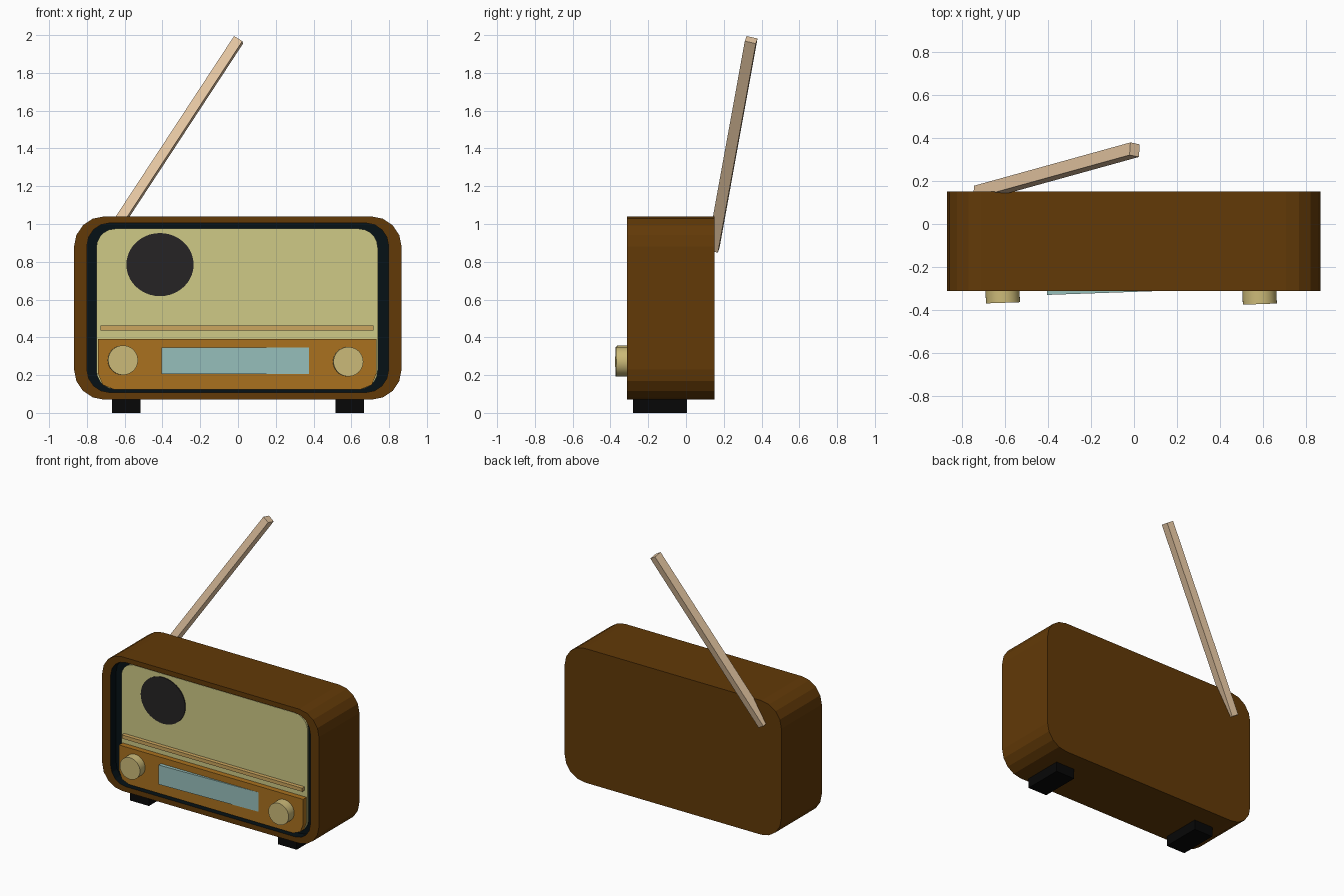
import bpy, bmesh, math
from mathutils import Matrix, Vector

if "Cube" in bpy.data.objects:
    bpy.data.objects.remove(bpy.data.objects["Cube"])


def material(name, r, g, b):
    m = bpy.data.materials.new(name)
    m.diffuse_color = [(c / 255) ** 2.2 for c in (r, g, b)] + [1]
    m.use_nodes = True
    m.node_tree.nodes["Principled BSDF"].inputs["Base Color"].default_value = m.diffuse_color
    return m


WOOD = material("walnut", 98, 60, 16)
DARK = material("dark_trim", 14, 24, 28)
CREAM = material("cream", 205, 200, 133)
ORANGE = material("orange_wood", 168, 113, 36)
STRIP = material("strip_gold", 203, 165, 95)
GLASS = material("dial_blue", 150, 190, 186)
GRILLE = material("grille_black", 42, 40, 41)
KNOB = material("knob_brass", 203, 185, 120)
RUBBER = material("rubber", 16, 16, 16)
ROD = material("rod_tan", 232, 200, 163)


def finish(name, bm, *mats):
    bmesh.ops.recalc_face_normals(bm, faces=bm.faces)
    me = bpy.data.meshes.new(name)
    bm.to_mesh(me)
    bm.free()
    for m in mats:
        me.materials.append(m)
    ob = bpy.data.objects.new(name, me)
    bpy.context.collection.objects.link(ob)
    return ob


def rounded(x0, x1, z0, z1, r_bottom, r_top, n):
    """Rounded rectangle in the front plane, n segments per corner."""
    pts = []
    for i, (x, z, sx, sz) in enumerate(((x1, z1, 1, 1), (x0, z1, -1, 1), (x0, z0, -1, -1), (x1, z0, 1, -1))):
        r = r_top if sz > 0 else r_bottom
        if r == 0:
            pts.append((x, z))
            continue
        for k in range(n + 1):
            a = math.radians(90) * (i + k / n)
            pts.append((x - sx * r + r * math.cos(a), z - sz * r + r * math.sin(a)))
    return pts


def loft(name, rings, mats, dark_from=None):
    """Skin (outline, y) rings together and cap both ends."""
    bm = bmesh.new()
    loops = [[bm.verts.new((x, y, z)) for x, z in pts] for pts, y in rings]
    n = len(loops[0])
    for j in range(len(loops) - 1):
        for i in range(n):
            f = bm.faces.new((loops[j][i], loops[j][(i + 1) % n], loops[j + 1][(i + 1) % n], loops[j + 1][i]))
            f.material_index = int(dark_from is not None and j >= dark_from)
    bm.faces.new(loops[0])
    bm.faces.new(loops[-1]).material_index = int(dark_from is not None)
    return finish(name, bm, *mats)


def box(name, center, size, mat, rot=Matrix()):
    bm = bmesh.new()
    bmesh.ops.create_cube(bm, size=1)
    bm.transform(Matrix.Translation(center) @ rot.to_4x4() @ Matrix.Diagonal((*size, 1)))
    return finish(name, bm, mat)


def disc(name, center, rx, rz, depth, mat, bevel=0, yaw=0):
    bm = bmesh.new()
    bmesh.ops.create_cone(bm, cap_ends=True, segments=40, radius1=1, radius2=1, depth=1)
    bm.transform(Matrix.Translation(center) @ Matrix.Rotation(yaw, 4, 'Z')
                 @ Matrix.Diagonal((rx, depth, rz, 1)) @ Matrix.Rotation(math.pi / 2, 4, 'X'))
    if bevel:
        rim = [e for e in bm.edges if all(len(f.verts) > 4 or abs(f.normal.y) < .9 for f in e.link_faces)
               and all(v.co.y < center[1] for v in e.verts)]
        bmesh.ops.bevel(bm, geom=rim, offset=bevel, segments=2, affect='EDGES', profile=.5)
    ob = finish(name, bm, mat)
    bpy.context.view_layer.objects.active = ob
    bpy.ops.object.select_all(action='DESELECT')
    ob.select_set(True)
    bpy.ops.object.shade_smooth_by_angle(angle=math.radians(35))
    return ob


# Cabinet with a recessed, dark-lined front
outer = rounded(-.868, .866, .07, 1.04, .16, .16, 4)
inner = rounded(-.80, .797, .108, 1.005, .12, .12, 4)
loft("cabinet", [(outer, .15), (outer, -.312), (inner, -.312), (inner, -.25)], (WOOD, DARK), 2)

# Front panels
face = rounded(-.75, .74, .125, .975, .10, .10, 5)
loft("face_panel", [(face, -.24), (face, -.262)], (CREAM,))
control = rounded(-.74, .732, .125, .39, .08, 0, 2)
loft("control_panel", [(control, -.245), (control, -.302)], (ORANGE,))
box("trim_strip", (-.005, -.27, .449), (1.444, .04, .026), STRIP)
disc("speaker_grille", (-.413, -.26, .785), .178, .167, .016, GRILLE)

# Slightly turned dial window and knobs
YAW = .035
box("dial_window", (.005, -.295, .275), (.82, .04, .14), GLASS, Matrix.Rotation(YAW, 3, 'Z'))
for side, x, z, y in (("left", -.61, .279, -.326), ("right", .583, .271, -.332)):
    disc(f"{side}_knob", (x, y, z), .079, .078, .08, KNOB, 0, YAW)

# Feet
for side, s in (("left", -1), ("right", 1)):
    box(f"{side}_foot", (s * .591, -.138, .0425), (.15, .285, .085), RUBBER)

# Leaning aerial at the back
low, top = Vector((-.723, .144, .868)), Vector((.003, .345, 1.975))
axis = (top - low).normalized()
side = Vector((0, 1, 0)).cross(axis).normalized()
frame = Matrix((side, axis.cross(side), axis)).transposed()
box("aerial", (low + top) / 2, (.052, .06, (top - low).length), ROD,
    frame @ Matrix.Rotation(math.radians(-10), 3, 'Z'))
